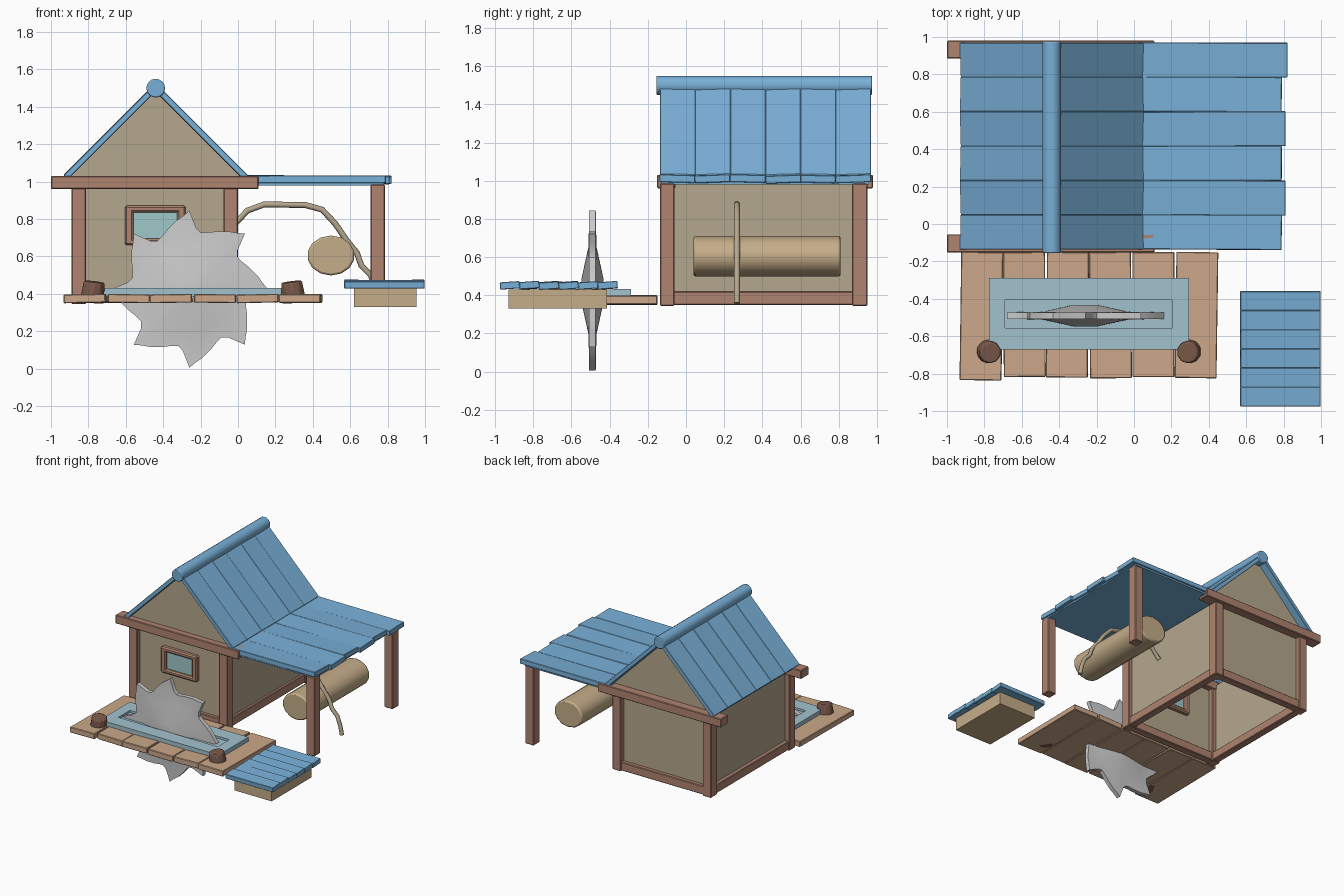
import bpy, bmesh, math, random
from mathutils import Vector

if "Cube" in bpy.data.objects:
    bpy.data.objects.remove(bpy.data.objects["Cube"])
random.seed(4)


def mat(name, *c):
    m = bpy.data.materials.new(name)
    m.diffuse_color = (*c, 1)
    m.use_nodes = True
    m.node_tree.nodes["Principled BSDF"].inputs["Base Color"].default_value = m.diffuse_color
    return m


BLUE = mat("blue_paint", .19, .43, .68)
BROWN = mat("brown_wood", .43, .23, .16)
DECK = mat("deck_wood", .60, .39, .25)
TAN = mat("tan_wall", .46, .39, .27)
LOG = mat("log_wood", .56, .42, .25)
DARK = mat("dark_wood", .20, .10, .07)
PLATE = mat("pale_blue_metal", .36, .54, .62)
GLASS = mat("glass", .35, .58, .58)


def finish(name, bm, m=None, smooth=False):
    bmesh.ops.recalc_face_normals(bm, faces=bm.faces)
    me = bpy.data.meshes.new(name)
    bm.to_mesh(me)
    bm.free()
    o = bpy.data.objects.new(name, me)
    bpy.context.collection.objects.link(o)
    if m:
        me.materials.append(m)
    if smooth:
        bpy.ops.object.select_all(action='DESELECT')
        o.select_set(True)
        bpy.context.view_layer.objects.active = o
        bpy.ops.object.shade_smooth_by_angle(angle=math.radians(35))
    return o


def box(name, lo, hi, m, rot=(0, 0, 0), bevel=.005):
    """Box from its low corner to its high corner, turned about its middle."""
    bm = bmesh.new()
    bmesh.ops.create_cube(bm, size=1)
    size = [b - a for a, b in zip(lo, hi)]
    for v in bm.verts:
        v.co = Vector([c * s for c, s in zip(v.co, size)])
    o = finish(name, bm, m)
    o.location = [(a + b) / 2 for a, b in zip(lo, hi)]
    o.rotation_euler = rot
    if bevel:
        b = o.modifiers.new("bevel", 'BEVEL')
        b.width, b.segments = bevel, 1
    return o


def cyl(name, c, r1, r2, depth, n, m, rot=(0, 0, 0), scale=(1, 1, 1), bevel=0):
    bm = bmesh.new()
    bmesh.ops.create_cone(bm, cap_ends=True, segments=n, radius1=r1, radius2=r2, depth=depth)
    o = finish(name, bm, m, True)
    o.location, o.rotation_euler, o.scale = c, rot, scale
    if bevel:
        b = o.modifiers.new("bevel", 'BEVEL')
        b.width, b.segments = bevel, 2
    return o


# house walls with gables, open underneath and under the roof planks
bm = bmesh.new()
prof = [(-.85, .38), (-.85, 1.0), (-.9, 1.03), (-.44, 1.485), (.02, 1.03), (-.03, 1.0), (-.03, .38)]
front = [bm.verts.new((x, -.10, z)) for x, z in prof]
back = [bm.verts.new((x, .91, z)) for x, z in prof]
bm.faces.new(front)
bm.faces.new(back[::-1])
for i in (0, 1, 4, 5):
    bm.faces.new((front[i], front[i + 1], back[i + 1], back[i]))
finish("house_walls", bm, TAN)

# timber frame
for ys, y0, y1 in (("front", -.137, -.06), ("back", .87, .95)):
    for xs, x0 in (("left", -.89), ("right", -.077), ("porch", .708)):
        box(f"{ys}_{xs}_post", (x0, y0, .345), (x0 + .077, y1, .985), BROWN)
    box(f"{ys}_sill", (-.82, y0 + .008, .35), (-.07, y1 - .008, .42), BROWN)
for xs, x0 in (("left", -.882), ("right", -.069)):
    box(f"{xs}_sill", (x0, -.07, .35), (x0 + .06, .88, .42), BROWN)
box("front_eave_beam", (-1, -.152, .96), (.11, -.055, 1.03), BROWN)
box("back_eave_beam", (-1, .885, .96), (.11, .98, 1.03), BROWN)

# main roof and porch roof, six planks per slope
W = 1.105 / 6
for i in range(6):
    y = -.137 + i * W
    t = math.radians(2.2 if i % 2 else -1.5)
    for side, s in (("left", -1), ("right", 1)):
        cx, cz, L = -.44 + s * .246, 1.255, .33
        box(f"{side}_roof_plank_{i}", (cx - L, y, cz - .016), (cx + L, y + W + .002, cz + .016),
            BLUE, (t, s * math.pi / 4, 0), .003)
    end = .79 if i % 2 == 0 else .81
    if i == 5:
        end = .82
    box(f"porch_roof_plank_{i}", (.0, y, .99), (end, y + W + .002, 1.03), BLUE,
        (t, math.radians(random.uniform(-.3, .3)), math.radians(random.uniform(-.4, .4))), .003)
box("porch_roof_underside", (-.02, -.13, .98), (.78, .96, .998), BLUE, bevel=0)
cyl("roof_ridge", (-.44, .41, 1.5), .05, .05, 1.13, 16, BLUE, (math.pi / 2, 0, 0), bevel=.006)

# window
for nm, lo, hi in (("left", (-.605, .66), (-.56, .872)), ("right", (-.325, .66), (-.28, .872)),
                   ("bottom", (-.58, .66), (-.30, .695)), ("top", (-.58, .835), (-.30, .872))):
    box(f"window_frame_{nm}", (lo[0], -.135, lo[1]), (hi[0], -.065, hi[1]), BROWN, bevel=.01)
box("window_pane", (-.57, -.112, .68), (-.31, -.09, .85), GLASS, bevel=0)

# saw deck planks
for i in range(6):
    x = -.93 + i * .23
    box(f"deck_plank_{i}", (x + .002, -.828 + random.uniform(-.012, .012), .352),
        (x + .226, -.15, .398), DECK,
        (0, math.radians(random.uniform(-1.5, 1.5)), math.radians(random.uniform(-1.2, .8))), .004)

# saw table with a shallow recess around the blade
bm = bmesh.new()
X, Y = (-.775, .295), (-.67, -.288)
RX, RY = (-.69, .205), (-.555, -.405)


def rect(a, b, z):
    return [bm.verts.new(p) for p in ((a[0], b[0], z), (a[1], b[0], z), (a[1], b[1], z), (a[0], b[1], z))]


loops = [rect(X, Y, .385), rect(X, Y, .432), rect(RX, RY, .432), rect(RX, RY, .415)]
for a, b in zip(loops, loops[1:]):
    for i in range(4):
        j = (i + 1) % 4
        bm.faces.new((a[i], a[j], b[j], b[i]))
bm.faces.new(loops[0])
bm.faces.new(loops[3])
finish("saw_table", bm, PLATE)

# table knobs
for nm, x, t in (("left", -.775, .12), ("right", .293, -.12)):
    cyl(f"{nm}_knob", (x, -.683, .41), .068, .058, .11, 10, DARK, (.08, t, 0), bevel=.008)

# saw blade: toothed rim, tapered centre and hub, mirrored front to back
bm = bmesh.new()
tooth = [(0, .42), (.06, .375), (.14, .33), (.25, .31), (.38, .317), (.55, .34), (.75, .372), (.9, .395)]
rim = [((k + t) * math.pi / 4, r) for k in range(8) for t, r in tooth]
N = len(rim)
rings = []
for s in (-1, 1):
    side = []
    for h, rad in ((.017, None), (.021, .23), (.057, .065)):
        side.append([bm.verts.new(((rad or r) * math.sin(a), s * h, (rad or r) * math.cos(a))) for a, r in rim])
    rings.append(side)
    bm.faces.new(side[2])
strip = rings[0][::-1] + rings[1]
for a, b in zip(strip, strip[1:]):
    for i in range(N):
        j = (i + 1) % N
        bm.faces.new((a[i], a[j], b[j], b[i]))
blade = finish("saw_blade", bm, None, True)
blade.location = (-.26, -.49, .425)

# side step: crate with plank top
box("step_crate", (.62, -.93, .33), (.955, -.415, .43), LOG, bevel=0)
for i in range(6):
    y = -.975 + i * .1025
    box(f"step_plank_{i}", (.568, y, .433), (.998, y + .104, .471), BLUE,
        (math.radians(4), math.radians(random.uniform(-.5, .5)), 0), .003)

# hanging log and its rope
cyl("log", (.497, .425, .605), .127, .127, .77, 14, LOG, (math.pi / 2, 0, 0), (1, .84, 1), .012)
cu = bpy.data.curves.new("rope", 'CURVE')
cu.dimensions = '3D'
cu.bevel_depth, cu.bevel_resolution, cu.use_fill_caps = .016, 2, True
path = [(-.02, .77), (.05, .845), (.14, .878), (.36, .875), (.45, .85), (.52, .775), (.585, .68),
        (.635, .62), (.66, .55), (.71, .50), (.735, .43), (.75, .36)]
sp = cu.splines.new('POLY')
sp.points.add(len(path) - 1)
for p, (x, z) in zip(sp.points, path):
    p.co = (x, .267, z, 1)
cu.materials.append(TAN)
bpy.context.collection.objects.link(bpy.data.objects.new("rope", cu))
